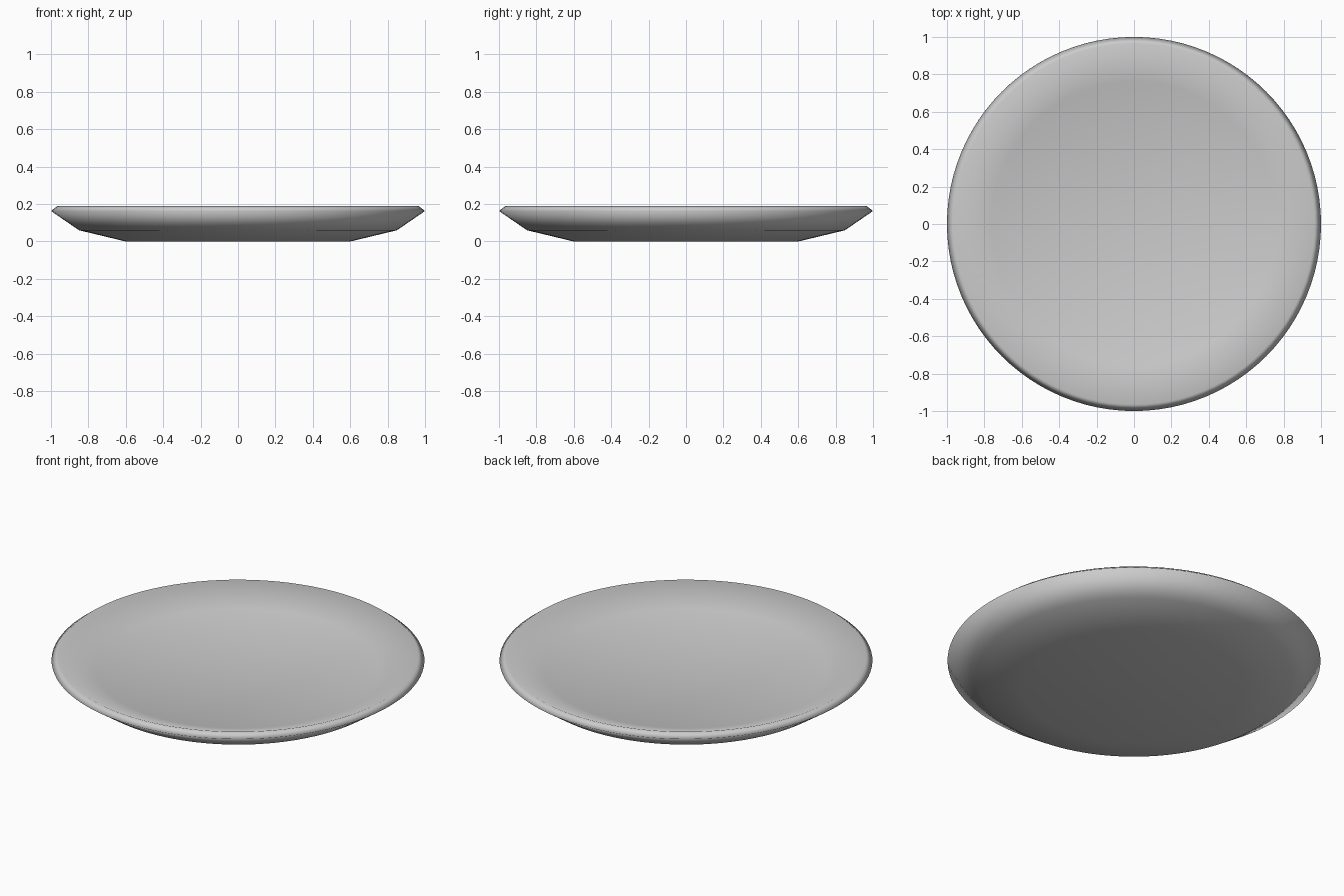
import bpy, bmesh, math

if "Cube" in bpy.data.objects:
    bpy.data.objects.remove(bpy.data.objects["Cube"])

SEGMENTS = 96

# Half cross-section (radius, height): underside, lip, then shallow inner dish
profile = [(0, 0), (0.6, 0), (0.85, 0.06), (1.0, 0.163), (0.965, 0.19),
           (0.76, 0.115), (0, 0.1)]

# Spin the profile around z
bm = bmesh.new()
verts = [bm.verts.new((r, 0, z)) for r, z in profile]
edges = [bm.edges.new(pair) for pair in zip(verts, verts[1:])]
bmesh.ops.spin(bm, geom=verts + edges, cent=(0, 0, 0), axis=(0, 0, 1),
               angle=math.tau, steps=SEGMENTS)
bmesh.ops.remove_doubles(bm, verts=bm.verts, dist=1e-4)
bmesh.ops.recalc_face_normals(bm, faces=bm.faces)
for f in bm.faces:
    f.smooth = True

# Plate
mesh = bpy.data.meshes.new("plate")
bm.to_mesh(mesh)
bm.free()
plate = bpy.data.objects.new("plate", mesh)
bpy.context.collection.objects.link(plate)
